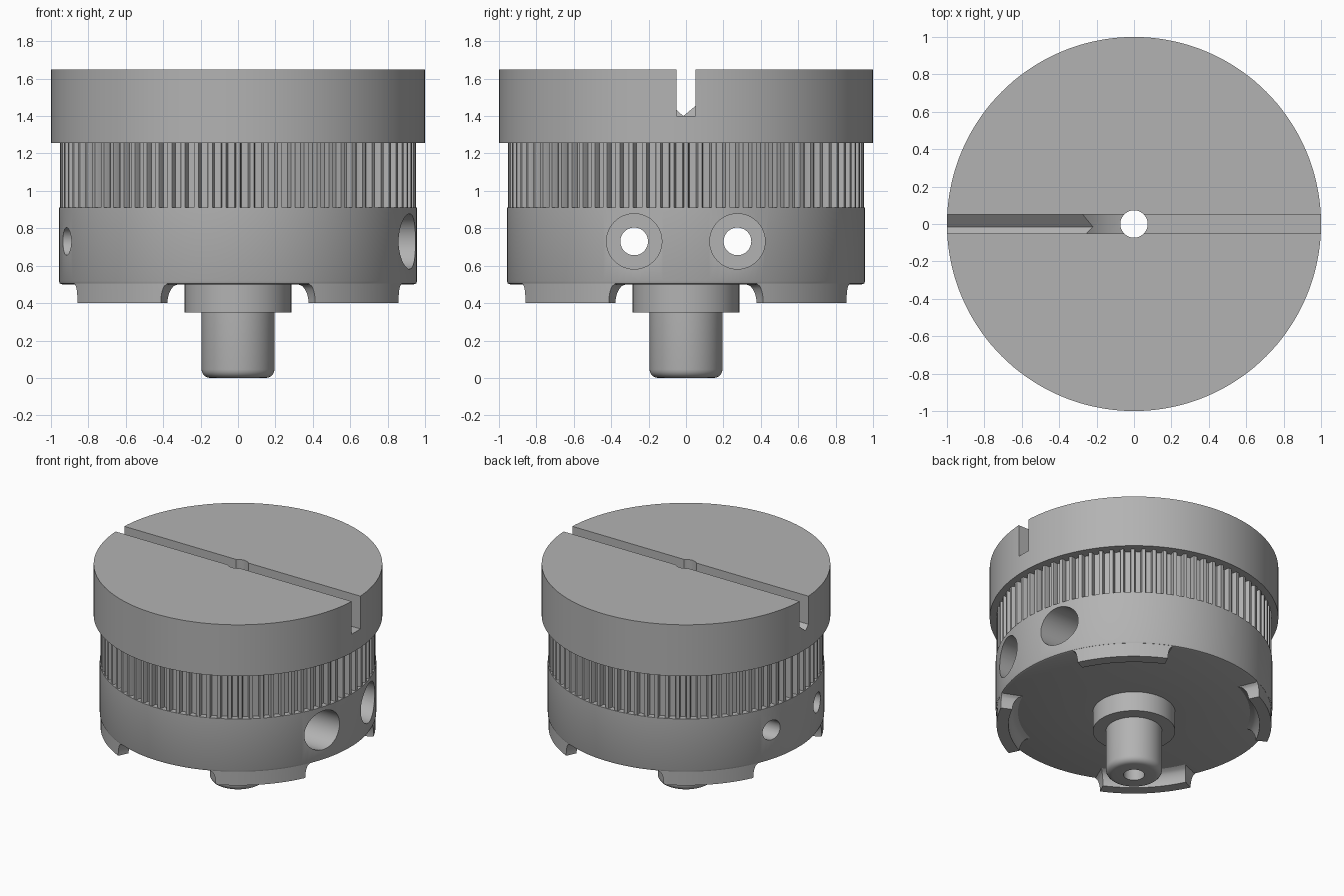
import bpy, bmesh
from math import pi, sin, cos, radians, sqrt
from mathutils import Matrix

cube = bpy.data.objects.get("Cube")
if cube:
    bpy.data.objects.remove(cube, do_unlink=True)

steel = bpy.data.materials.new("plain_grey")
steel.use_nodes = True
GREY = (0.45, 0.45, 0.45, 1)
steel.diffuse_color = GREY
steel.node_tree.nodes["Principled BSDF"].inputs["Base Color"].default_value = GREY


def finish(bm, name):
    bmesh.ops.recalc_face_normals(bm, faces=bm.faces)
    mesh = bpy.data.meshes.new(name)
    bm.to_mesh(mesh)
    bm.free()
    mesh.materials.append(steel)
    ob = bpy.data.objects.new(name, mesh)
    bpy.context.collection.objects.link(ob)
    return ob


def select(ob):
    bpy.ops.object.select_all(action='DESELECT')
    ob.select_set(True)
    bpy.context.view_layer.objects.active = ob


def smooth(ob):
    select(ob)
    bpy.ops.object.shade_smooth_by_angle(angle=radians(28))


def lathe(name, profile, steps=144):
    """Revolve a closed (radius, height) outline about the z axis."""
    bm = bmesh.new()
    verts = [bm.verts.new((r, 0, z)) for r, z in profile]
    edges = [bm.edges.new((v, verts[i - 1])) for i, v in enumerate(verts)]
    bmesh.ops.spin(bm, geom=verts + edges, cent=(0, 0, 0), axis=(0, 0, 1),
                   angle=2 * pi, steps=steps, use_merge=True)
    bmesh.ops.remove_doubles(bm, verts=bm.verts, dist=1e-5)
    return finish(bm, name)


def prism(name, points, direction):
    """Extrude a flat outline of 3D points along a direction."""
    bm = bmesh.new()
    face = bm.faces.new([bm.verts.new(p) for p in points])
    ext = bmesh.ops.extrude_face_region(bm, geom=[face])
    moved = [g for g in ext["geom"] if isinstance(g, bmesh.types.BMVert)]
    bmesh.ops.translate(bm, verts=moved, vec=direction)
    return finish(bm, name)


def rod_x(name, radius, x0, x1, y, z):
    bm = bmesh.new()
    place = Matrix.Translation(((x0 + x1) / 2, y, z)) @ Matrix.Rotation(pi / 2, 4, 'Y')
    bmesh.ops.create_cone(bm, cap_ends=True, segments=48, radius1=radius,
                          radius2=radius, depth=x1 - x0, matrix=place)
    return finish(bm, name)


def cut(ob, cutter):
    cutter.hide_render = True
    mod = ob.modifiers.new("cut", 'BOOLEAN')
    mod.operation, mod.solver, mod.object = 'DIFFERENCE', 'EXACT', cutter
    select(ob)
    bpy.ops.object.modifier_apply(modifier=mod.name)
    bpy.data.objects.remove(cutter, do_unlink=True)


# Main body: shaft, hub, drum, neck and flange around a central bore
BORE, NECK, DRUM = 0.073, 0.9, 0.958
FLOOR, TOP = 1.4, 1.65
shaft = [(0.195 - 0.045 * (1 - cos(a)), 0.045 * (1 - sin(a)))
         for a in (radians(90 - 18 * i) for i in range(6))]
body = lathe("body", [(BORE, 0)] + shaft + [
    (0.195, 0.35), (0.285, 0.35), (0.285, 0.5), (0.94, 0.5), (0.953, 0.505),
    (DRUM, 0.518), (DRUM, 0.91), (NECK, 0.91), (NECK, 1.257),
    (1, 1.257), (1, TOP), (BORE, TOP)])

# Top slot: flat floor on one side, pointed floor on the other, ramp to the bore
W = 0.052
cut(body, prism("slot_flat", [(0, -W, FLOOR), (0, W, FLOOR), (0, W, 1.8), (0, -W, 1.8)],
                (1.2, 0, 0)))
cut(body, prism("slot_pointed", [(0, -W, 1.435), (0, -0.015, FLOOR), (0, W, 1.455),
                                 (0, W, 1.8), (0, -W, 1.8)], (-1.2, 0, 0)))
cut(body, prism("slot_ramp", [(-0.29, -W, 1.47), (-0.22, -W, FLOOR), (-0.14, -W, 1.34),
                              (-0.03, -W, 1.3), (-0.03, -W, 1.47)], (0, 2 * W, 0)))

# Pair of cross holes with wide counterbores on the left side
for y in (-0.277, 0.275):
    cut(body, rod_x("cross_hole", 0.074, -1.2, 1.2, y, 0.73))
    cut(body, rod_x("counterbore", 0.148, 0.6, 1.2, y, 0.73))
smooth(body)

# Toothed ring between drum and flange
TEETH, TIP, ROOT = 80, 0.953, 0.915
pitch = 2 * pi / TEETH
tooth = [(-0.25, ROOT), (-0.2, TIP - 0.008), (-0.16, TIP), (0.16, TIP),
         (0.2, TIP - 0.008), (0.25, ROOT)]
outline = [(r * cos((i + t) * pitch), r * sin((i + t) * pitch), 0.91)
           for i in range(TEETH) for t, r in tooth]
ring = prism("toothed_ring", outline, (0, 0, 0.347))
cut(ring, lathe("ring_core", [(0, 0.8), (0.88, 0.8), (0.88, 1.4), (0, 1.4)], 96))
smooth(ring)


# Four curved lugs under the drum, flaring where they meet it
def lug(name, centre):
    bm = bmesh.new()
    layers, n = [], 16
    for k in range(8):
        t = k / 7
        flare = 1 - sqrt(1 - t * t)
        half = radians(19.3 + 2.4 * flare)
        inner = 0.87 - 0.08 * flare
        angles = [centre + half * (2 * i / n - 1) for i in range(n + 1)]
        path = [(0.952, a) for a in angles] + [(inner, a) for a in reversed(angles)]
        layers.append([bm.verts.new((r * cos(a), r * sin(a), 0.4 + 0.105 * t))
                       for r, a in path])
    for low, high in zip(layers, layers[1:]):
        for i in range(len(low)):
            bm.faces.new((low[i - 1], low[i], high[i], high[i - 1]))
    bm.faces.new(layers[0])
    bm.faces.new(layers[-1])
    smooth(finish(bm, name))


for i, side in enumerate(("back_left", "back_right", "front_right", "front_left")):
    lug(side + "_lug", radians(45 + 90 * i))
